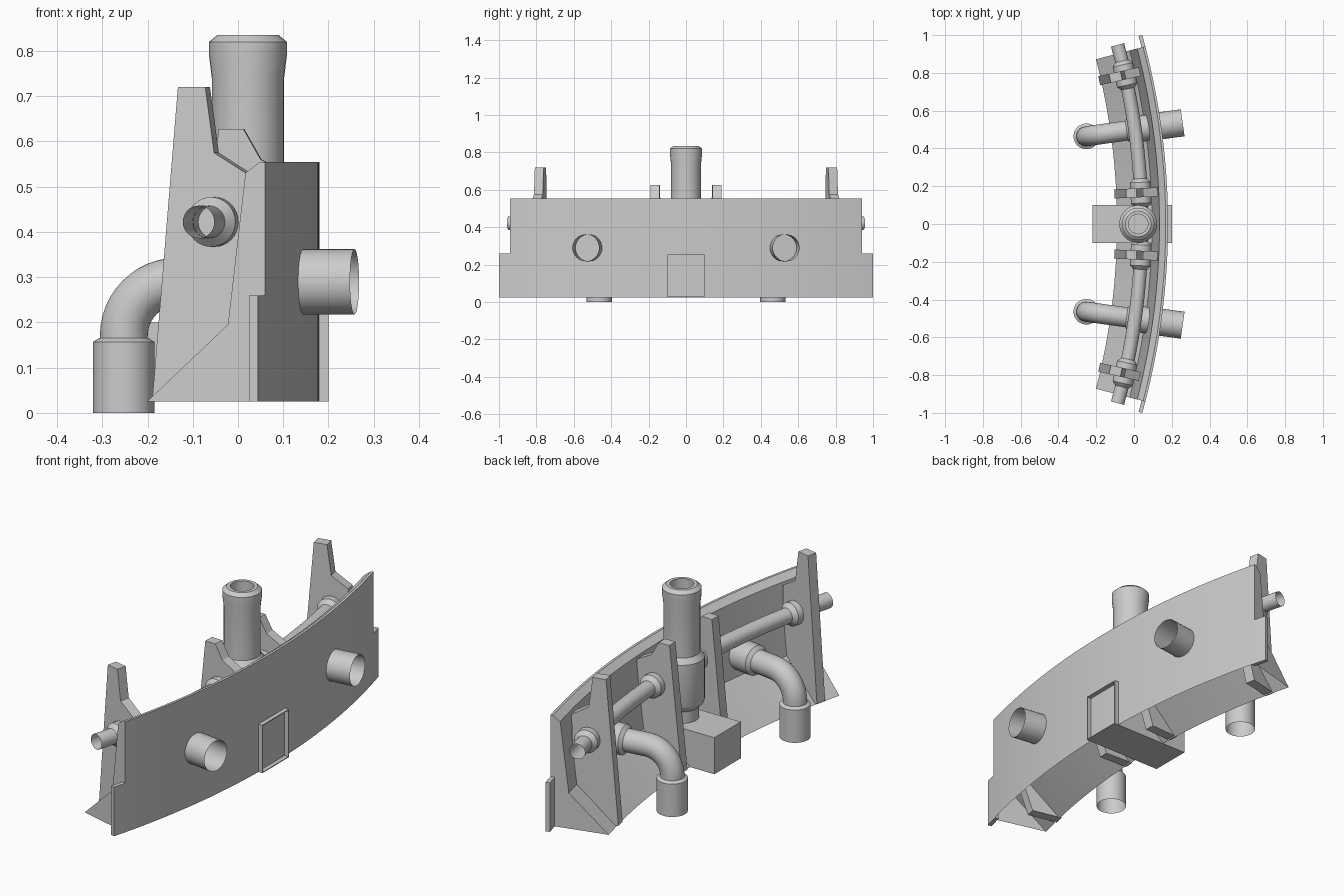
import bpy, bmesh
from math import sin, cos, asin, pi
from mathutils import Vector

if "Cube" in bpy.data.objects:
    bpy.data.objects.remove(bpy.data.objects["Cube"], do_unlink=True)

RADIUS = 3.74          # outer radius of the curved wall
FACE_X = 0.18          # wall face at the middle
END = asin(0.94 / RADIUS)
TIP = asin(1.0 / RADIUS)
UP = Vector((0, 0, 1))

grey = bpy.data.materials.new("plain_grey")
grey.use_nodes = True
grey.diffuse_color = (0.6, 0.6, 0.6, 1)
grey.node_tree.nodes["Principled BSDF"].inputs["Base Color"].default_value = (0.6, 0.6, 0.6, 1)


def radial(a):
    return Vector((cos(a), sin(a), 0))


def tangent(a):
    return Vector((-sin(a), cos(a), 0))


def arc(off, a, z):
    """Point at a distance from the wall face, at an angle and height."""
    return Vector((FACE_X - RADIUS, 0, z)) + radial(a) * (RADIUS + off)


def finish(name, bm, smooth=True):
    bmesh.ops.recalc_face_normals(bm, faces=bm.faces)
    me = bpy.data.meshes.new(name)
    bm.to_mesh(me)
    bm.free()
    me.materials.append(grey)
    ob = bpy.data.objects.new(name, me)
    bpy.context.collection.objects.link(ob)
    if smooth:
        bpy.ops.object.select_all(action='DESELECT')
        ob.select_set(True)
        bpy.context.view_layer.objects.active = ob
        bpy.ops.object.shade_smooth_by_angle(angle=0.6)
    return ob


def loft(name, sections, closed=True, caps=True, smooth=True):
    """Join successive sections of equal point count."""
    bm = bmesh.new()
    rows = [[bm.verts.new(p) for p in s] for s in sections]
    n = len(rows[0])
    for a, b in zip(rows, rows[1:]):
        for i in range(n if closed else n - 1):
            j = (i + 1) % n
            bm.faces.new((a[i], a[j], b[j], b[i]))
    if caps:
        bm.faces.new(rows[0])
        bm.faces.new(rows[-1])
    return finish(name, bm, smooth)


def pipe(name, rings, side, caps=False, sides=32):
    """Tube through rings of (centre, direction, radius)."""
    sections = []
    for c, d, r in rings:
        other = d.cross(side)
        sections.append([c + (side * cos(t) + other * sin(t)) * r
                         for t in (2 * pi * i / sides for i in range(sides))])
    return loft(name, sections, caps=caps)


def box(name, x0, x1, y0, y1, z0, z1):
    return loft(name, [[(x, y0, z0), (x, y1, z0), (x, y1, z1), (x, y0, z1)]
                       for x in (x0, x1)], smooth=False)


def sweep(name, profile, a0, a1, steps, closed=True):
    angles = [a0 + (a1 - a0) * i / steps for i in range(steps + 1)]
    return loft(name, [[arc(o, a, z) for o, z in profile] for a in angles], closed)


# Curved wall with a sloping foot, open underneath
sweep("curved_wall", [(0, .025), (0, .555), (-.012, .555), (-.045, .53),
                      (-.085, .195), (-.27, .025)], -END, END, 32, closed=False)

# Low end flanges
for side, label in ((1, "back"), (-1, "front")):
    sweep(label + "_flange", [(0, .025), (0, .26), (-.02, .26), (-.02, .025)],
          side * (END - .004), side * TIP, 3)

# Support ribs
TALL = [(-.28, .03), (-.222, .72), (-.16, .72), (-.14, .575), (-.06, .525),
        (-.07, .2), (-.13, .03)]
SHORT = [(-.28, .03), (-.218, .627), (-.163, .627), (-.125, .56), (-.05, .52),
         (-.07, .2), (-.13, .03)]


def rib(name, profile, y, width):
    a = asin(y / RADIUS)
    loft(name, [[arc(o, a, z) + tangent(a) * w for o, z in profile]
                for w in (-width / 2, width / 2)], smooth=False)


for side, label in ((1, "back"), (-1, "front")):
    rib(label + "_outer_rib", TALL, side * .82, .048)
    rib(label + "_inner_rib", SHORT, side * .172, .048)

# Long rail pipe following the wall
RAIL_OFF, RAIL_Z = -.14, .422
rail_end = asin(.985 / RADIUS)
pipe("rail_pipe", [(arc(RAIL_OFF, a, RAIL_Z), tangent(a), .036)
                   for a in (rail_end * i / 20 for i in range(-20, 21))], UP)

# Flared collars where the rail meets each rib
for y in (.82, .172, -.172, -.82):
    a = asin(y / RADIUS)
    d = tangent(a)
    c = arc(RAIL_OFF, a, RAIL_Z)
    pipe("rail_collar", [(c + d * t, d, r) for t, r in
                         ((-.075, .036), (-.055, .055), (-.04, .055),
                          (.04, .055), (.055, .055), (.075, .036))], UP)

# Central riser with flared hollow mouth and thicker lower body
profile = [(.19, .075), (.255, .075), (.275, .095), (.29, .1), (.49, .1), (.515, .08),
           (.74, .08), (.79, .086), (.82, .086), (.835, .068), (.835, .052), (.7, .052)]
pipe("central_riser", [(Vector((.022, 0, z)), UP, r) for z, r in profile],
     Vector((1, 0, 0)), caps=True)

# Centre block and open sleeve in the wall face
box("centre_block", -.22, .17, -.1, .1, .025, .2)
for y in (-.1, .096):
    box("sleeve_side", .1, .2, y, y + .004, .025, .255)
for z in (.025, .251):
    box("sleeve_plate", .1, .2, -.1, .1, z, z + .004)

# Side ports: front stub, wall collar, elbow and outlet cup
for side, label in ((1, "back"), (-1, "front")):
    a = side * asin(.52 / RADIUS)
    out, across = radial(a), tangent(a)

    def along(name, steps):
        pipe(name, [(arc(o, a, .29), out, r) for o, r in steps], across)

    along(label + "_port_stub", [(-.03, .072), (.115, .072)])
    along(label + "_port_collar", [(-.05, .07), (-.17, .07), (-.185, .053)])

    bend, drop = .12, -.4
    rings = [(arc(-.05, a, .29), -out, .053)]
    for i in range(13):
        t = i / 12 * pi / 2
        rings.append((arc(drop + bend - bend * sin(t), a, .29 - bend + bend * cos(t)),
                      -out * cos(t) - UP * sin(t), .053))
    foot = arc(drop, a, 0)
    rings.append((foot + UP * .1, -UP, .053))
    pipe(label + "_elbow", rings, across)
    pipe(label + "_outlet_cup", [(foot + UP * z, UP, r) for z, r in
                                 ((0, .068), (.157, .068), (.166, .053))], across)
